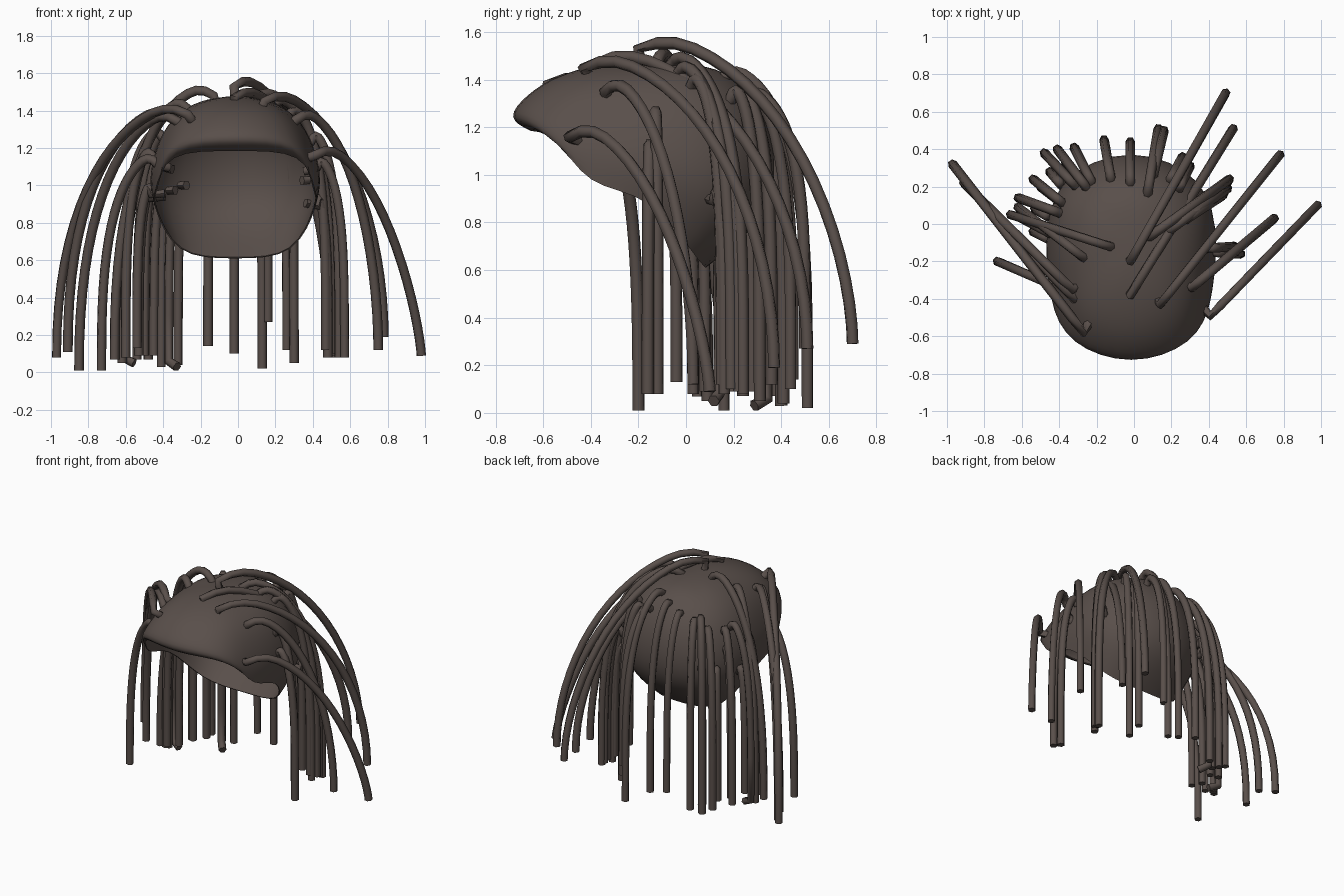
import bpy, bmesh, math
from mathutils import Vector

default = bpy.data.objects.get("Cube")
if default:
    bpy.data.objects.remove(default, do_unlink=True)

# Single dark brown colour
brown = bpy.data.materials.new("dark_brown")
brown.use_nodes = True
colour = (0.1, 0.078, 0.069, 1)
brown.diffuse_color = colour
shader = brown.node_tree.nodes["Principled BSDF"]
shader.inputs["Base Color"].default_value = colour
shader.inputs["Roughness"].default_value = 0.8

CAP_CENTRE = Vector((0, -.1, 1.0))


def select_only(obj):
    bpy.ops.object.select_all(action="DESELECT")
    obj.select_set(True)
    bpy.context.view_layer.objects.active = obj


def build_cap():
    """Open shell: half profiles from crown to rim, front to back, then mirrored."""
    front = [(0, -.38, 1.47), (0, -.58, 1.42), (0, -.7, 1.35), (0, -.8, 1.24), (0, -.7, 1.18)]
    corner = [(.14, -.36, 1.46), (.24, -.5, 1.4), (.3, -.6, 1.32), (.34, -.68, 1.23), (.38, -.55, 1.19)]
    temple = [(.22, -.23, 1.44), (.34, -.35, 1.34), (.4, -.4, 1.2), (.43, -.44, 1.08), (.43, -.42, .94)]
    side = [(.24, -.05, 1.45), (.39, -.06, 1.33), (.455, -.07, 1.16), (.48, -.1, 1.03), (.45, -.15, .93)]
    nape = [(.2, .13, 1.43), (.35, .22, 1.28), (.42, .26, 1.05), (.42, .23, .83), (.33, .07, .61)]
    back = [(0, .21, 1.45), (0, .38, 1.28), (0, .45, 1.05), (0, .41, .81), (0, .09, .61)]
    half = [front, corner, temple, side, nape, back]
    mirrored = [[(-x, y, z) for x, y, z in p] for p in reversed(half[1:-1])]

    bm = bmesh.new()
    crown = bm.verts.new((0, -.1, 1.49))
    columns = [[bm.verts.new(p) for p in profile] for profile in half + mirrored]
    for a, b in zip(columns, columns[1:] + columns[:1]):
        bm.faces.new((crown, a[0], b[0]))
        for i in range(len(a) - 1):
            bm.faces.new((a[i], a[i + 1], b[i + 1], b[i]))
    bmesh.ops.recalc_face_normals(bm, faces=bm.faces)
    bmesh.ops.translate(bm, verts=bm.verts, vec=(-.015, 0, 0))
    mesh = bpy.data.meshes.new("cap_shell")
    bm.to_mesh(mesh)
    bm.free()
    mesh.materials.append(brown)
    cap = bpy.data.objects.new("cap_shell", mesh)
    bpy.context.collection.objects.link(cap)
    smooth = cap.modifiers.new("round", "SUBSURF")
    smooth.levels = smooth.render_levels = 2
    shell = cap.modifiers.new("thickness", "SOLIDIFY")
    shell.thickness = 0.008
    select_only(cap)
    bpy.ops.object.convert(target="MESH")
    bpy.ops.object.shade_smooth_by_angle(angle=math.radians(40))


def strand_path(root, tip, peak, droop, foot, steps=18):
    """Rise out of the scalp into a falling arch, with an optional bent end."""
    start, end = Vector(root), Vector(tip)
    across = Vector((end.x - start.x, end.y - start.y, 0))
    out = across.normalized()
    points = []
    for i in range(steps + 1):
        angle = math.pi / 2 * i / steps
        u = math.sin(angle)
        point = start + across * u
        fall = max(math.cos(angle), 0) ** (2 * droop)
        rise = max(1 - u / .25, 0) ** 2 * .05
        point.z = end.z + (peak - end.z) * fall - rise
        points.append(point)
    points.insert(0, points[0] + (CAP_CENTRE - points[0]).normalized() * .07)
    if foot:
        points.append(end + out * -.07 + Vector((0, 0, -.03)))
    return points


def build_strand(name, root, tip, peak, droop, foot=False):
    curve = bpy.data.curves.new(name, "CURVE")
    curve.dimensions = "3D"
    curve.bevel_depth = 0.026
    curve.bevel_resolution = 1
    curve.use_fill_caps = True
    points = strand_path(root, tip, peak, droop, foot)
    spline = curve.splines.new("POLY")
    spline.points.add(len(points) - 1)
    for target, point in zip(spline.points, points):
        target.co = (*point, 1)
    curve.materials.append(brown)
    strand = bpy.data.objects.new(name, curve)
    bpy.context.collection.objects.link(strand)
    select_only(strand)
    bpy.ops.object.convert(target="MESH")
    bpy.ops.object.shade_smooth_by_angle(angle=math.radians(65))


# Strand rows: root x, root y, tip x, tip y, tip z, peak z, droop
long_left = [
    (-.02, -.2, .49, .7, .29, 1.58, .58),
    (-.02, -.38, .53, .51, .27, 1.52, .52),
    (.14, -.43, .78, .37, .19, 1.5, .52),
    (.31, -.34, .75, .03, .12, 1.4, .53),
    (.41, -.49, .98, .1, .09, 1.21, .75),
]
long_right = [
    (-.27, -.58, -.97, .32, .08, 1.43, .46),
    (-.33, -.35, -.91, .22, .11, 1.42, .44),
    (-.32, -.4, -.85, .16, .01, 1.39, .44),
    (-.13, -.12, -.66, .05, .07, 1.53, .4),
    (-.27, -.18, -.62, .09, .05, 1.46, .4),
    (-.43, -.33, -.73, -.2, .01, 1.16, .35),
]
# Shorter side and back rows: root x, root y, tip x, tip y, tip z, peak z
side_right = [
    (-.45, -.05, -.6, .03, .08, 1.19),
    (-.46, -.08, -.54, -.04, .13, 1.0),
    (-.4, .06, -.62, .14, .08, 1.3),
    (-.38, .11, -.54, .24, .07, 1.28),
    (-.46, .04, -.53, .08, .09, .98),
    (-.41, .13, -.5, .2, .09, 1.15),
]
side_left = [
    (.08, -.07, .51, .24, .08, 1.51),
    (.18, -.04, .5, .19, .1, 1.47),
    (.27, .02, .47, .15, .12, 1.42),
    (.42, -.15, .57, -.16, .08, 1.14),
    (.39, -.13, .54, -.12, .08, 1.28),
    (.42, .12, .48, .16, .08, .94),
    (.4, .16, .5, .22, .09, 1.08),
]
back_row = [
    (-.31, .2, -.48, .38, .07, 1.3),
    (-.25, .19, -.41, .4, .03, 1.36),
    (-.32, .28, -.37, .34, .06, 1.05),
    (-.22, .21, -.32, .41, .04, 1.34),
    (-.12, .22, -.16, .45, .14, 1.37),
    (-.02, .2, -.02, .44, .1, 1.41),
    (.07, .15, .13, .51, .02, 1.45),
    (.1, .25, .16, .5, .27, 1.36),
    (.19, .23, .26, .36, .12, 1.34),
    (.24, .19, .3, .31, .05, 1.37),
    (-.39, .21, -.45, .28, .09, 1.02),
]

build_cap()
for group, rows in (("long_left", long_left), ("long_right", long_right)):
    for i, (rx, ry, tx, ty, tz, peak, droop) in enumerate(rows):
        build_strand(f"{group}_strand_{i + 1}", (rx, ry, peak), (tx, ty, tz), peak, droop)
for group, rows in (("side_right", side_right), ("side_left", side_left), ("back", back_row)):
    for i, (rx, ry, tx, ty, tz, peak) in enumerate(rows):
        bent = group != "side_left" and i % 3 == 2 and tz < .09
        build_strand(f"{group}_strand_{i + 1}", (rx, ry, peak), (tx, ty, tz), peak, .28, bent)
bpy.ops.object.select_all(action="DESELECT")
